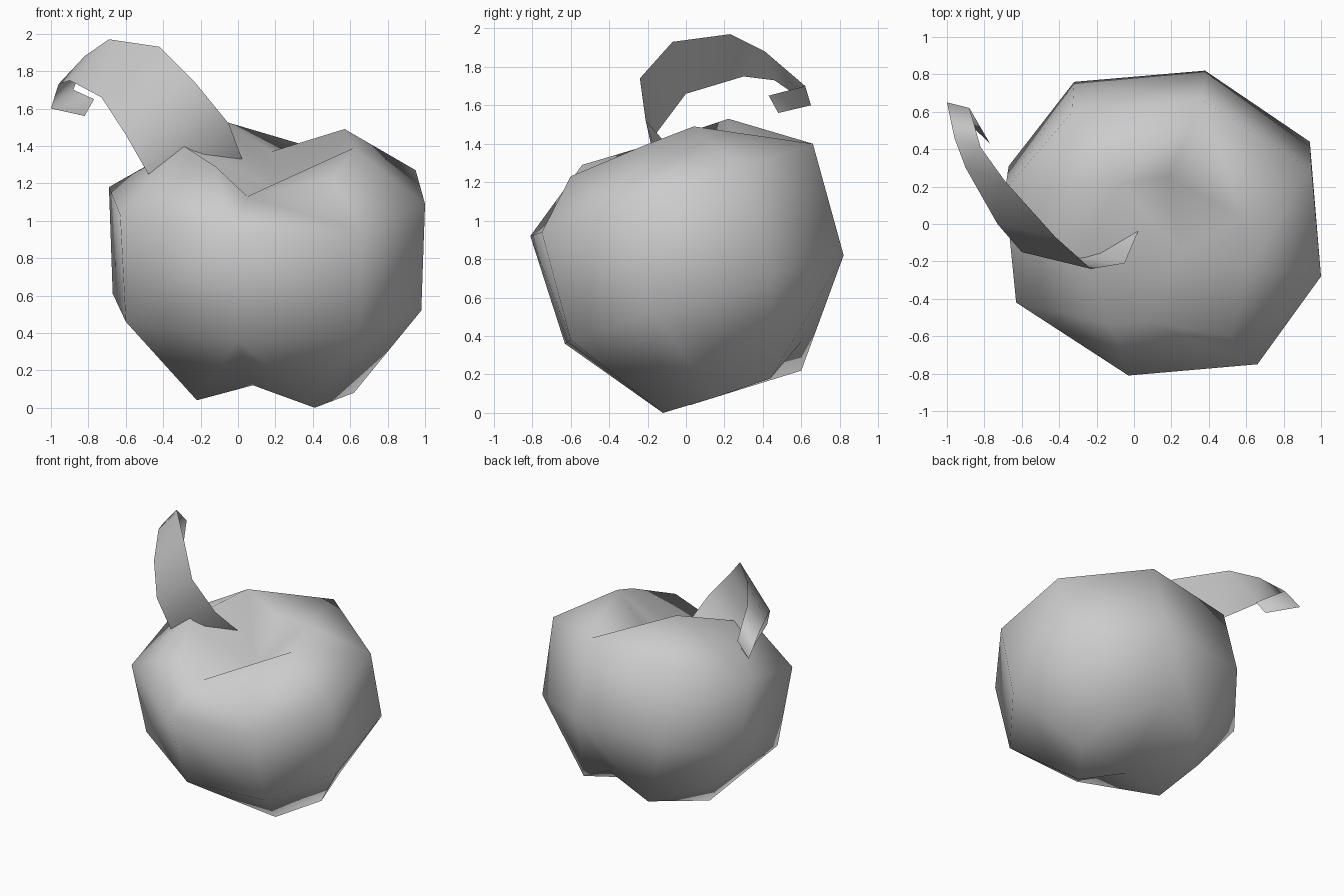
import bpy
import bmesh
from mathutils import Vector

cube = bpy.data.objects.get("Cube")
if cube:
    bpy.data.objects.remove(cube, do_unlink=True)

# One flat colour for the whole fruit
grey = bpy.data.materials.new("soft grey")
grey.use_nodes = True
colour = (0.6, 0.6, 0.6, 1)
grey.diffuse_color = colour
grey.node_tree.nodes["Principled BSDF"].inputs["Base Color"].default_value = colour
core = Vector((.15, 0, .8))


def add_points(bm, points):
    return [bm.verts.new(Vector(p)) for p in points]


def bulge(a, b):
    """How far the middle of a diagonal lies from the core."""
    return ((a.co + b.co) / 2 - core).length


def skin(bm, lower, upper, closed=True):
    """Bridge two rows with triangle pairs, folded along the outer diagonal."""
    count = len(lower)
    for i in range(count if closed else count - 1):
        j = (i + 1) % count
        a, b, c, d = lower[i], lower[j], upper[j], upper[i]
        if bulge(a, c) > bulge(b, d):
            pair = (a, b, c), (a, c, d)
        else:
            pair = (a, b, d), (b, c, d)
        for face in pair:
            bm.faces.new(face)


def fan(bm, tip, row):
    """Join a point to a row of points with triangles."""
    for a, b in zip(row, row[1:]):
        bm.faces.new((tip, a, b))


def finish(bm, name, recalculate):
    if recalculate:
        bmesh.ops.recalc_face_normals(bm, faces=bm.faces[:])
    mesh = bpy.data.meshes.new(name)
    bm.to_mesh(mesh)
    bm.free()
    mesh.materials.append(grey)
    mesh.shade_smooth()
    obj = bpy.data.objects.new(name, mesh)
    bpy.context.collection.objects.link(obj)


# Fruit body: three irregular eight-sided rings, counter-clockwise from the right
bm = bmesh.new()
base = add_points(bm, [
    (.58, .44, .18), (.25, .6, .37), (-.09, .6, .22), (-.42, .2, .28),
    (-.6, -.28, .46), (0, -.63, .36), (.65, -.6, .38), (.98, -.17, .52)])
belly = add_points(bm, [
    (.94, .44, .72), (.38, .82, .82), (-.32, .76, .79), (-.67, .31, .61),
    (-.63, -.42, 1.03), (-.03, -.81, .92), (.66, -.75, .94), (1, -.28, 1.09)])
rim = add_points(bm, [
    (.95, .29, 1.27), (.37, .66, 1.4), (-.33, .6, 1.31), (-.69, .18, 1.18),
    (-.29, -.17, 1.4), (-.12, -.54, 1.29), (.51, -.6, 1.23), (.62, -.22, 1.39)])
skin(bm, base, belly)

# Upper side, with a notch in the front of the rim
notch, back_lobe, side_lobe, dimple, shelf = add_points(bm, [
    (.05, -.52, 1.13), (-.07, .22, 1.53), (.57, .04, 1.49),
    (.25, -.15, 1.15), (.18, .25, 1.37)])
skin(bm, belly[:6], rim[:6], closed=False)
skin(bm, belly[6:] + belly[:1], rim[6:] + rim[:1], closed=False)
fan(bm, notch, [rim[5], belly[5], belly[6], rim[6]])

# Top lobes, with a shelf behind the stem dimple
fan(bm, back_lobe, rim[1:5])
fan(bm, side_lobe, [rim[7], rim[0], rim[1]])
fan(bm, notch, rim[4:6])
fan(bm, notch, rim[6:8])
fan(bm, shelf, [side_lobe, rim[1], back_lobe])
fan(bm, dimple, [shelf, back_lobe, rim[4], notch, rim[7], side_lobe, shelf])

# Underside lobes with a valley between them
left_foot, left_heel, right_foot, valley = add_points(bm, [
    (.41, -.12, 0), (.62, .15, .08), (-.22, .02, .04), (.08, 0, .12)])
fan(bm, right_foot, base[2:6])
fan(bm, left_foot, base[5:] + [left_heel])
fan(bm, left_heel, [base[7], base[0]])
fan(bm, valley, [base[5], left_foot, left_heel, base[0], base[1], base[2],
                 right_foot, base[5]])
finish(bm, "fruit_body", True)

# Stem: a thin curved ribbon that curls back at its tip
bm = bmesh.new()
upper_edge = add_points(bm, [
    (.03, -.02, 1.31), (-.05, -.21, 1.52), (-.23, -.24, 1.74), (-.42, -.07, 1.93),
    (-.69, .23, 1.97), (-.82, .41, 1.88), (-.88, .62, 1.7), (-.77, .43, 1.65)])
lower_edge = add_points(bm, [
    (-.36, -.08, 1.12), (-.48, -.15, 1.25), (-.6, -.15, 1.46), (-.73, 0, 1.66),
    (-.9, .3, 1.75), (-.96, .46, 1.73), (-1, .65, 1.6), (-.82, .48, 1.56)])
skin(bm, upper_edge, lower_edge, closed=False)
finish(bm, "stem", False)
